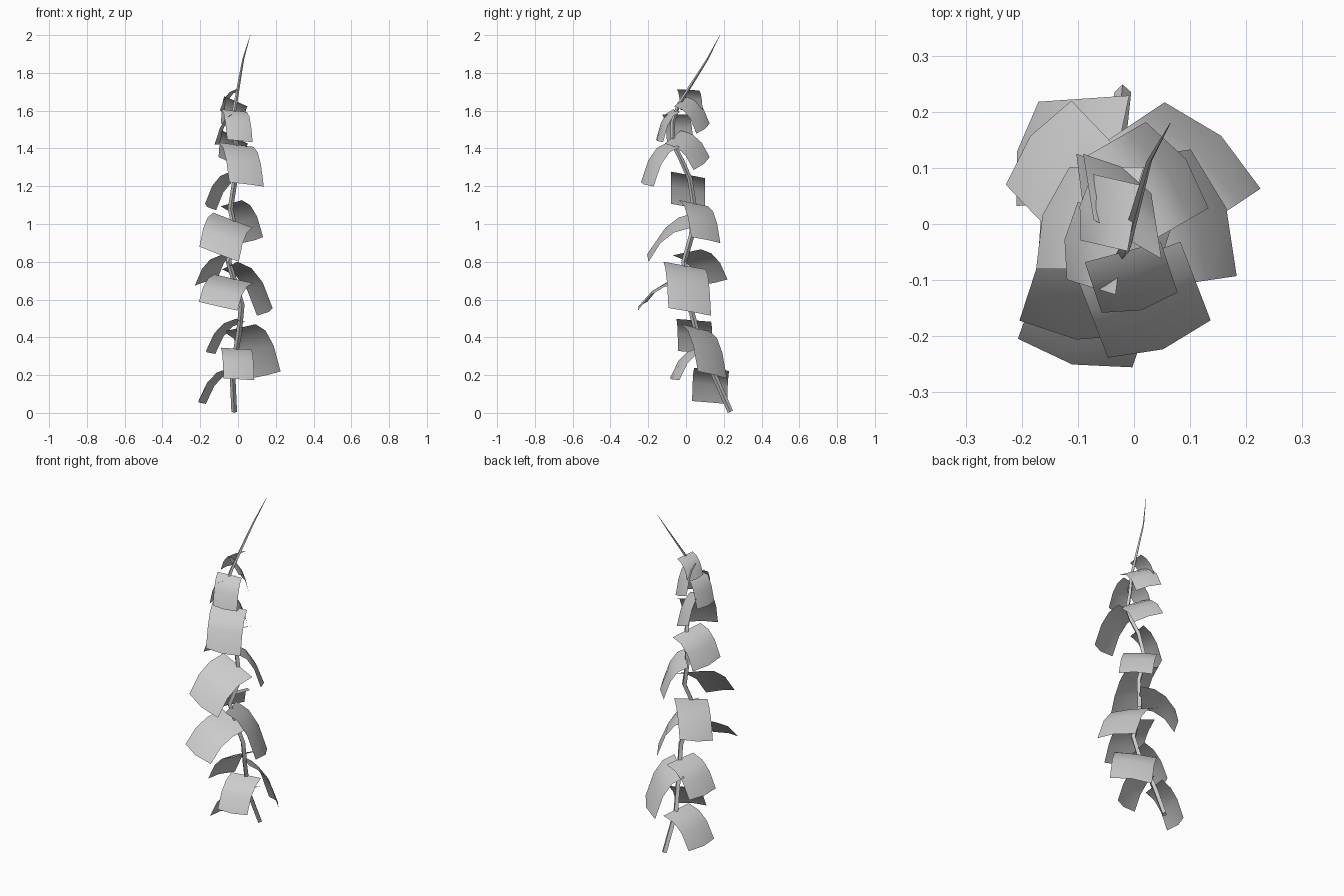
import bpy
import bmesh
from math import cos, sin, radians
from mathutils import Vector

cube = bpy.data.objects.get("Cube")
if cube:
    bpy.data.objects.remove(cube, do_unlink=True)


def make_material(name, colour):
    material = bpy.data.materials.new(name)
    material.use_nodes = True
    material.diffuse_color = colour
    material.node_tree.nodes["Principled BSDF"].inputs["Base Color"].default_value = colour
    return material


grey = make_material("plain grey", (0.6, 0.6, 0.6, 1))

# Winding path of the stem, from the cut base to the thin tip
STEM = [Vector(point) for point in (
    (-.02, .235, .006), (-.03, .14, .22), (.005, .06, .42), (.02, .02, .57),
    (-.05, -.01, .8), (-.01, .03, .94), (-.04, .045, 1.08), (-.015, .02, 1.24),
    (0, -.02, 1.33), (-.01, -.07, 1.43), (-.03, -.07, 1.54),
    (-.015, -.04, 1.63), (.027, .112, 1.87), (.065, .18, 2))]


def stem_at(height):
    """Point on the stem at the given height."""
    for low, high in zip(STEM, STEM[1:]):
        if height <= high.z:
            return low.lerp(high, (height - low.z) / (high.z - low.z))
    return STEM[-1].copy()


def finish(obj):
    """Shade the part smooth, keeping its sharp bends."""
    bpy.ops.object.select_all(action='DESELECT')
    obj.select_set(True)
    bpy.context.view_layer.objects.active = obj
    bpy.ops.object.shade_smooth_by_angle(angle=radians(35))


# Stem: a tapering four-sided tube
def make_stem():
    sides = 4
    bm = bmesh.new()
    rings = []
    for i, point in enumerate(STEM):
        along = (STEM[min(i + 1, len(STEM) - 1)] - STEM[max(i - 1, 0)]).normalized()
        across = along.cross(Vector((0, 1, 0))).normalized()
        other = along.cross(across)
        radius = .015 * (1 - (point.z / 2.02) ** 5)
        ring = []
        for k in range(sides):
            turn = radians(360 * k / sides)
            ring.append(bm.verts.new(point + radius * (cos(turn) * across + sin(turn) * other)))
        rings.append(ring)
    for low, high in zip(rings, rings[1:]):
        for k in range(sides):
            n = (k + 1) % sides
            bm.faces.new((low[k], low[n], high[n], high[k]))
    bm.faces.new(rings[0])
    bm.faces.new(rings[-1])
    bmesh.ops.recalc_face_normals(bm, faces=bm.faces)
    mesh = bpy.data.meshes.new("stem")
    bm.to_mesh(mesh)
    bm.free()
    mesh.materials.append(grey)
    stem = bpy.data.objects.new("stem", mesh)
    bpy.context.collection.objects.link(stem)
    finish(stem)


# Share of the reach and of the drop for each row of a leaf
DROOP = ((0, 0), (.4, .14), (.72, .45), (1, 1))


# Leaf: a broad sheet that leaves the stem, bends down and bulges along its middle
def make_leaf(name, top, tip, heading, width, tilt=-.17):
    base, tip = stem_at(top), Vector(tip)
    turn = radians(heading)
    outward = Vector((cos(turn), sin(turn), 0))
    sideways = Vector((-sin(turn), cos(turn), tilt))
    bm = bmesh.new()
    rows = []
    for reach, drop in DROOP:
        centre = base.lerp(tip, reach)
        centre.z = base.z + (tip.z - base.z) * drop
        row = []
        for side in (-1, 0, 1):
            bulge = outward * width * .1 * reach * (1 - abs(side))
            row.append(bm.verts.new(centre + sideways * side * width / 2 + bulge))
        rows.append(row)
    for near, far in zip(rows, rows[1:]):
        for k in range(2):
            bm.faces.new((near[k], far[k], far[k + 1], near[k + 1]))
    mesh = bpy.data.meshes.new(name)
    bm.to_mesh(mesh)
    bm.free()
    mesh.materials.append(grey)
    leaf = bpy.data.objects.new(name, mesh)
    bpy.context.collection.objects.link(leaf)
    finish(leaf)


make_stem()

# Leaves in whorls up the stem: top height, tip centre, heading, width, sideways tilt
make_leaf("lowest_side_leaf", .23, (-.19, .125, .055), 168, .19, .08)
make_leaf("lowest_front_leaf", .34, (.005, -.06, .178), -73, .17, -.06)
make_leaf("lowest_back_leaf", .45, (.14, .14, .2), 48, .23)
make_leaf("low_side_leaf", .49, (-.145, .05, .32), 165, .19, .08)
make_leaf("low_front_leaf", .71, (-.105, -.23, .565), -104, .21, -.22)
make_leaf("low_broad_leaf", .78, (.142, .02, .535), 20, .24)
make_leaf("middle_back_leaf", .85, (-.17, .145, .69), 142, .19)
make_leaf("middle_front_leaf", 1.02, (-.1, -.185, .84), -97, .21, -.38)
make_leaf("middle_right_leaf", 1.11, (.077, .105, .915), 36, .19)
make_leaf("middle_side_leaf", 1.26, (-.145, .01, 1.09), 162, .19, .18)
make_leaf("upper_front_leaf", 1.42, (.045, -.205, 1.21), -70, .195, -.12)
make_leaf("upper_back_leaf", 1.46, (-.035, .083, 1.32), 58, .16, .43)
make_leaf("upper_side_leaf", 1.58, (-.11, -.03, 1.42), 172, .14, 0)
make_leaf("high_front_leaf", 1.6, (.01, -.14, 1.44), -75, .14, -.1)
make_leaf("high_back_leaf", 1.65, (-.03, .09, 1.505), 60, .14, .38)
make_leaf("top_side_leaf", 1.71, (-.085, .03, 1.6), 170, .12, .05)
